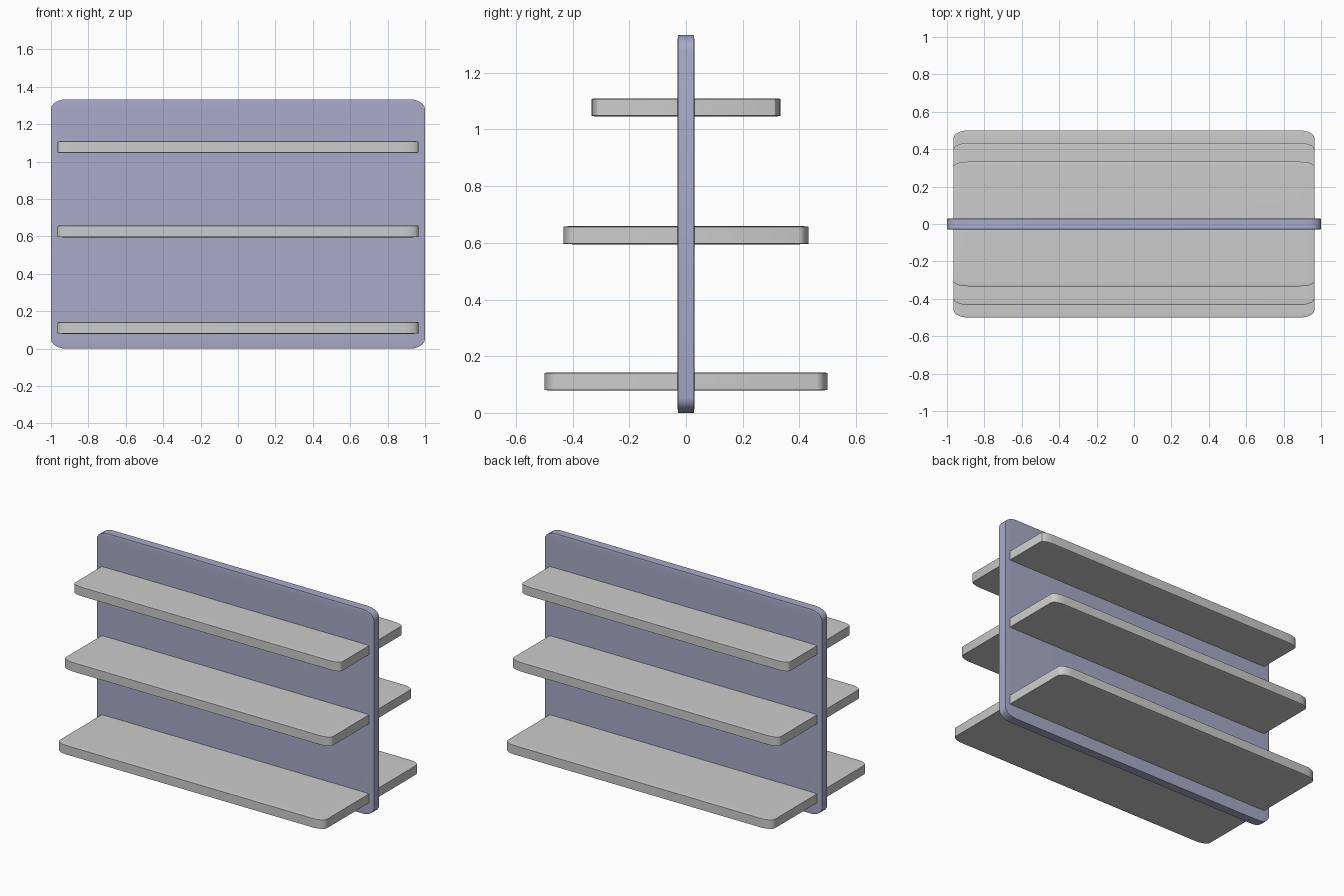
import bpy, bmesh
from math import radians

if "Cube" in bpy.data.objects:
    bpy.data.objects.remove(bpy.data.objects["Cube"])

BEVEL = 0.04  # share of each dimension, so corners stretch with the board


def board(name, size, z, color=None):
    """Unit cube rounded on all edges, then stretched to a thin board."""
    bm = bmesh.new()
    bmesh.ops.create_cube(bm, size=1)
    bmesh.ops.bevel(bm, geom=bm.edges[:], offset=BEVEL, offset_type='OFFSET',
                    segments=5, profile=0.5, affect='EDGES')
    bmesh.ops.scale(bm, vec=size, verts=bm.verts)
    mesh = bpy.data.meshes.new(name)
    bm.to_mesh(mesh)
    bm.free()
    obj = bpy.data.objects.new(name, mesh)
    obj.location.z = z
    bpy.context.collection.objects.link(obj)
    bpy.ops.object.select_all(action='DESELECT')
    obj.select_set(True)
    bpy.context.view_layer.objects.active = obj
    bpy.ops.object.shade_smooth_by_angle(angle=radians(30))
    if color:
        mat = bpy.data.materials.new(name)
        mat.diffuse_color = color
        mat.use_nodes = True
        mat.node_tree.nodes["Principled BSDF"].inputs["Base Color"].default_value = mat.diffuse_color
        mesh.materials.append(mat)
    return obj


# Upright centre panel
board("centre_panel", (2.0, 0.06, 1.333), 0.6665, (0.40, 0.40, 0.58, 1))

# Shelves pass through the panel and get shallower towards the top
for name, depth, z in (("bottom_shelf", 1.0, 0.111),
                       ("middle_shelf", 0.866, 0.627),
                       ("top_shelf", 0.666, 1.078)):
    board(name, (1.93, depth, 0.064), z)
